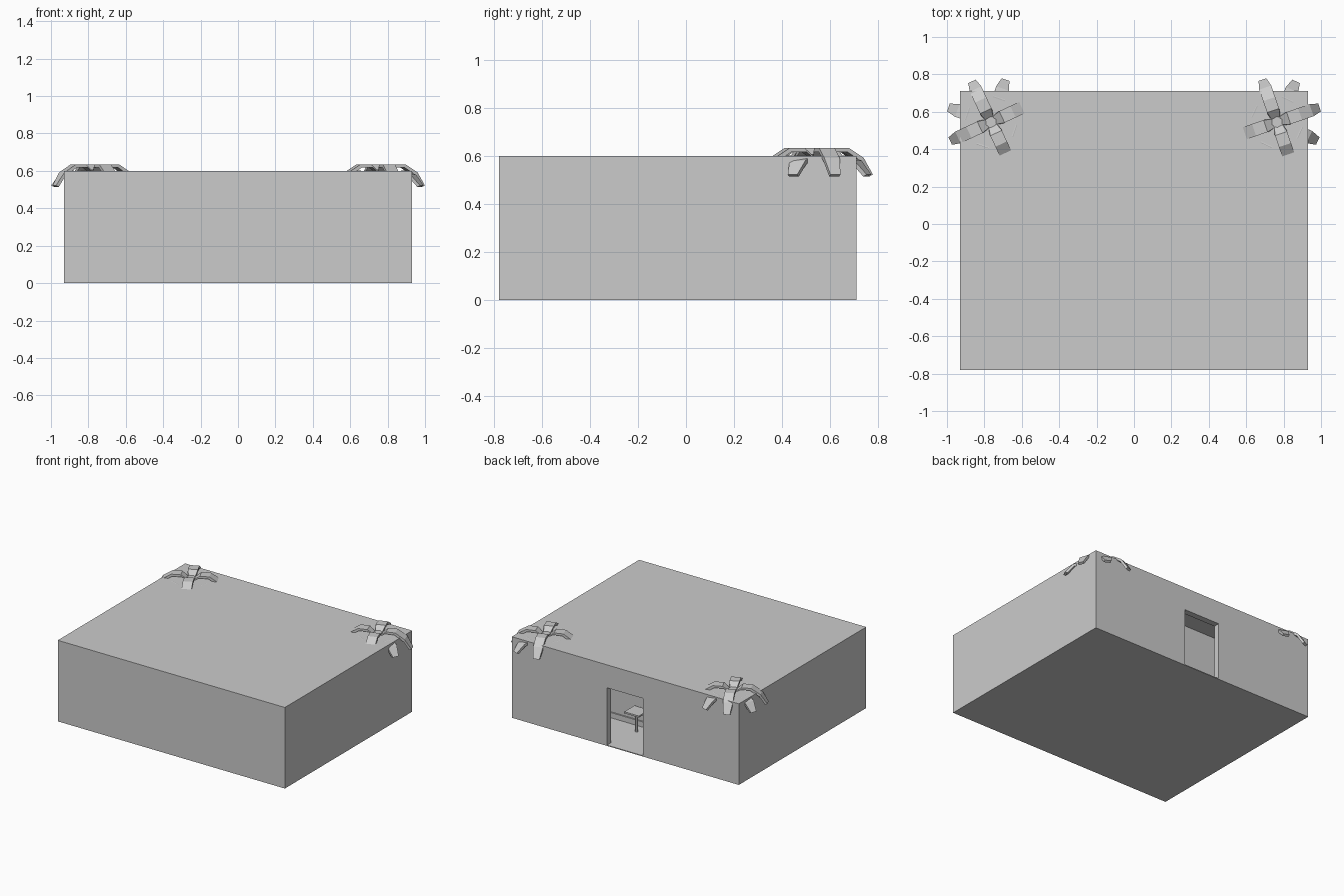
import bpy, bmesh, math
from mathutils import Matrix, Vector

if "Cube" in bpy.data.objects:
    bpy.data.objects.remove(bpy.data.objects["Cube"], do_unlink=True)

grey = bpy.data.materials.new("plain_grey")
grey.use_nodes = True
grey.diffuse_color = (0.6, 0.6, 0.6, 1)
grey.node_tree.nodes["Principled BSDF"].inputs["Base Color"].default_value = (0.6, 0.6, 0.6, 1)


def finish(name, bm):
    bmesh.ops.recalc_face_normals(bm, faces=bm.faces)
    mesh = bpy.data.meshes.new(name)
    bm.to_mesh(mesh)
    bm.free()
    mesh.materials.append(grey)
    obj = bpy.data.objects.new(name, mesh)
    bpy.context.collection.objects.link(obj)
    return obj


def box(name, low, high):
    low, high = Vector(low), Vector(high)
    bm = bmesh.new()
    bmesh.ops.create_cube(bm, size=1, matrix=Matrix.Translation((low + high) / 2)
                          @ Matrix.Diagonal((*(high - low), 1)))
    return finish(name, bm)


def post(name, x, y, bottom, top, r1, r2, sides=6):
    bm = bmesh.new()
    bmesh.ops.create_cone(bm, cap_ends=True, segments=sides, radius1=r1, radius2=r2,
                          depth=top - bottom,
                          matrix=Matrix.Translation((x, y, (bottom + top) / 2)))
    return finish(name, bm)


# Hollow building shell with a doorway through the back wall
WX, FRONT, BACK, TOP, WALL = 0.93, -0.78, 0.71, 0.6, 0.045
shell = box("building_shell", (-WX, FRONT, 0), (WX, BACK, TOP))
cutters = [
    box("room_cutter", (-WX + WALL, FRONT + WALL, 0.006), (WX - WALL, BACK - WALL, TOP - 0.01)),
    box("door_cutter", (-0.146, BACK - 0.1, 0.006), (0.15, BACK + 0.1, 0.43)),
]
for cutter in cutters:
    cutter.hide_render = True
    cutter.display_type = 'WIRE'
    cut = shell.modifiers.new(cutter.name, 'BOOLEAN')
    cut.operation = 'DIFFERENCE'
    cut.solver = 'EXACT'
    cut.object = cutter
    cutter.hide_viewport = True

# Inner partition with skirting, facing the doorway
box("partition_wall", (-WX + WALL, 0.29, 0.006), (WX - WALL, 0.33, TOP - 0.01))
box("partition_skirting", (-WX + WALL, 0.33, 0.006), (WX - WALL, 0.34, 0.045))

# Small pedestal table just inside the door
post("table_leg", 0.11, 0.42, 0.006, 0.15, 0.01, 0.01)
box("table_top", (0.05, 0.36, 0.148), (0.17, 0.48, 0.16))

# Frond profiles: distance from trunk, height, half width
UPPER = [(0.02, 0.598, 0.022), (0.065, 0.633, 0.034), (0.13, 0.633, 0.034),
         (0.195, 0.592, 0.034), (0.24, 0.518, 0.022)]
LOWER = [(0.02, 0.56, 0.022), (0.08, 0.592, 0.034), (0.135, 0.601, 0.034),
         (0.19, 0.58, 0.036), (0.24, 0.518, 0.022)]


def frond(bm, profile, angle, centre, thick=0.016):
    turn = Matrix.Translation(centre) @ Matrix.Rotation(math.radians(angle), 4, 'Z')
    rings = []
    for r, z, w in profile:
        corners = [(r, -w, z), (r, w, z), (r - thick / 2, w, z - thick), (r - thick / 2, -w, z - thick)]
        if r == profile[-1][0]:
            corners = [(r, -w, z + 0.004), (r, w, z + 0.004), (r - thick, w, z - 0.004), (r - thick, -w, z - 0.004)]
        rings.append([bm.verts.new(turn @ Vector(c)) for c in corners])
    for a, b in zip(rings, rings[1:]):
        for i in range(4):
            j = (i + 1) % 4
            bm.faces.new((a[i], a[j], b[j], b[i]))
    bm.faces.new(rings[0])
    bm.faces.new(rings[-1])


# Two palms whose crowns come through the roof at the back corners
for side, x, start in (("right", -0.765, 25), ("left", 0.765, 19)):
    bm = bmesh.new()
    for k in range(4):
        frond(bm, UPPER, start + 90 * k, (x, 0.545, 0))
        frond(bm, LOWER, start + 46 + 90 * k, (x, 0.545, 0))
    finish(side + "_palm_crown", bm)
    post(side + "_palm_trunk", x, 0.545, 0.006, 0.607, 0.04, 0.03)
